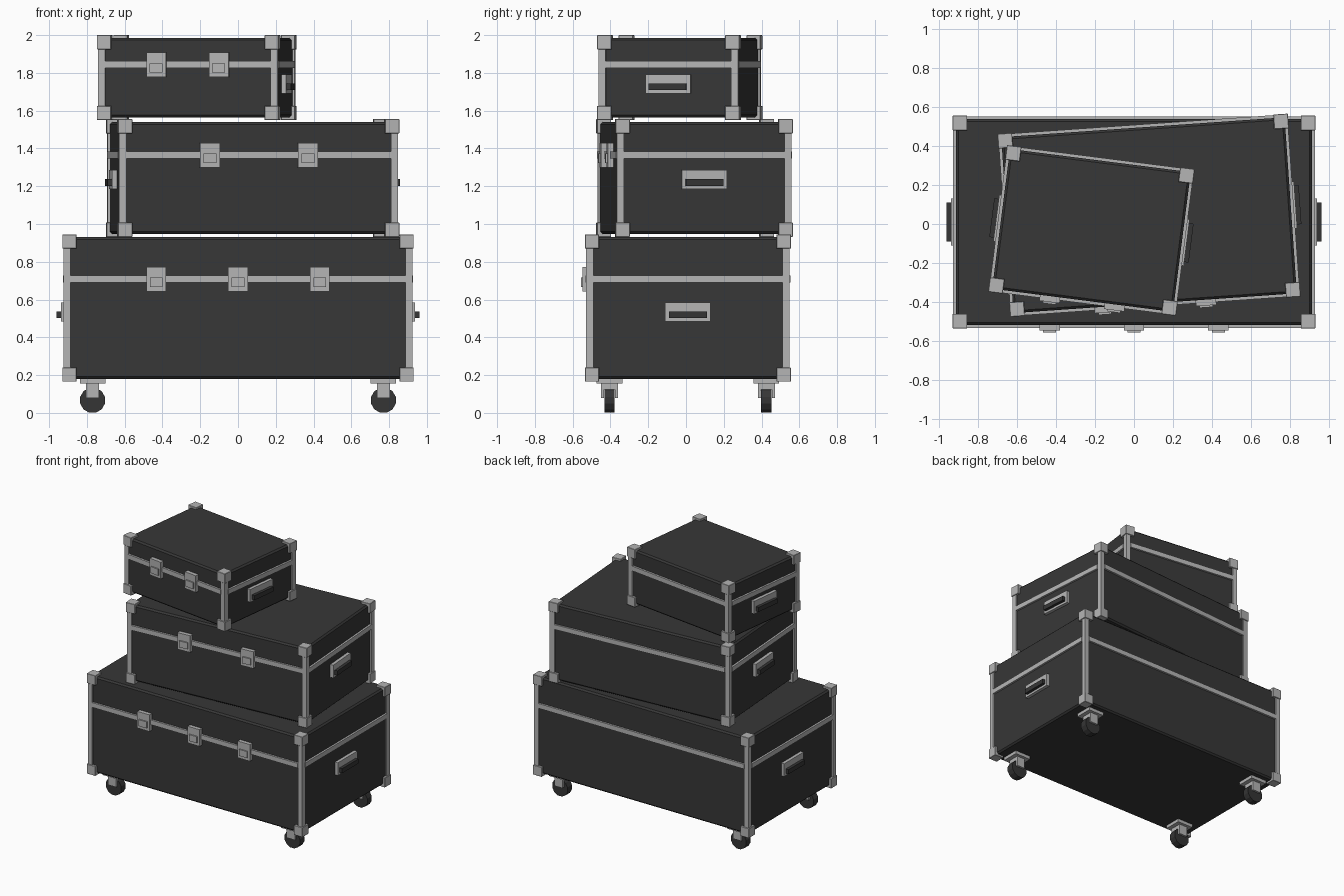
import bpy, bmesh
from math import radians
from mathutils import Matrix, Vector

cube = bpy.data.objects.get("Cube")
if cube:
    bpy.data.objects.remove(cube)


def material(name, value):
    mat = bpy.data.materials.new(name)
    mat.use_nodes = True
    color = (value, value, value, 1)
    mat.diffuse_color = color
    mat.node_tree.nodes["Principled BSDF"].inputs["Base Color"].default_value = color
    return mat


PANEL = material("black_panel", 0.038)
RUBBER = material("black_rubber", 0.036)
METAL = material("grey_metal", 0.46)


def finish(name, bm, mat, frame):
    mesh = bpy.data.meshes.new(name)
    bm.to_mesh(mesh)
    bm.free()
    mesh.materials.append(mat)
    obj = bpy.data.objects.new(name, mesh)
    obj.matrix_world = frame
    bpy.context.collection.objects.link(obj)
    return obj


def boxes(name, mat, frame, centers, size, bevel=0):
    """One object made of equal boxes at the given centres."""
    bm = bmesh.new()
    for c in centers:
        bmesh.ops.create_cube(bm, size=1,
                              matrix=Matrix.Translation(c) @ Matrix.Diagonal((*size, 1)))
    if bevel:
        bmesh.ops.bevel(bm, geom=bm.edges[:], offset=bevel, segments=1, affect='EDGES')
    return finish(name, bm, mat, frame)


SIGNS = [(sx, sy) for sx in (-1, 1) for sy in (-1, 1)]


def flight_case(name, center, turn, size, band_z, handle_z, latches):
    """A hard case; size is the panel body, heights are above its base."""
    frame = Matrix.Translation(center) @ Matrix.Rotation(radians(turn), 4, 'Z')
    hx, hy, h = size[0] / 2, size[1] / 2, size[2]
    boxes(name + "_body", PANEL, frame, [(0, 0, h / 2)], size, 0.012)

    # Corner blocks and upright edge strips
    cube = 0.075
    out = 0.018 - cube / 2
    boxes(name + "_corners", METAL, frame,
          [(sx * (hx + out), sy * (hy + out), z)
           for sx, sy in SIGNS for z in (cube / 2 - 0.015, h + 0.015 - cube / 2)],
          (cube,) * 3, 0.002)
    boxes(name + "_edge_strips", METAL, frame,
          [(sx * (hx - 0.007), sy * (hy - 0.007), h / 2) for sx, sy in SIGNS],
          (0.038, 0.038, h - 0.08))

    # Lid band around all four sides
    boxes(name + "_band_front_back", METAL, frame, [(0, 0, band_z)],
          (size[0] - 0.05, size[1] + 0.03, 0.037))
    boxes(name + "_band_sides", METAL, frame, [(0, 0, band_z)],
          (size[0] + 0.03, size[1] - 0.05, 0.037))

    # Front latches: plate and raised catch
    boxes(name + "_latch_plates", METAL, frame,
          [(x, -hy - 0.01, band_z - 0.002) for x in latches], (0.105, 0.04, 0.13))
    boxes(name + "_latch_catches", METAL, frame,
          [(x, -hy - 0.025, band_z - 0.018) for x in latches], (0.068, 0.03, 0.05))

    # Side handles: plate and dark grip
    boxes(name + "_handle_plates", METAL, frame,
          [(s * (hx + 0.008), 0, handle_z) for s in (-1, 1)], (0.034, 0.24, 0.1))
    boxes(name + "_handle_grips", RUBBER, frame,
          [(s * (hx + 0.03), 0, handle_z - 0.015) for s in (-1, 1)], (0.036, 0.2, 0.036))


flight_case("bottom_case", (0, 0.01, 0.18), 0, (1.824, 1.054, 0.75),
            0.53, 0.355, (-0.433, 0, 0.433))
flight_case("middle_case", (0.077, 0.045, 0.947), 4, (1.456, 0.904, 0.593),
            0.418, 0.288, (-0.26, 0.26))
flight_case("top_case", (-0.218, -0.033, 1.565), -7.3, (0.934, 0.722, 0.42),
            0.279, 0.177, (-0.167, 0.167))

# Casters under the bottom case
feet = [Vector((sx * 0.77, 0.01 + sy * 0.415, 0)) for sx, sy in SIGNS]
world = Matrix.Identity(4)
boxes("caster_plates", METAL, world, [f + Vector((0, 0, 0.168)) for f in feet],
      (0.135, 0.135, 0.026))
boxes("caster_fork_tops", METAL, world, [f + Vector((0, 0, 0.14)) for f in feet],
      (0.07, 0.09, 0.032))
boxes("caster_fork_sides", METAL, world,
      [f + Vector((0, s * 0.037, 0.11)) for f in feet for s in (-1, 1)],
      (0.07, 0.016, 0.064))
bm = bmesh.new()
for f in feet:
    bmesh.ops.create_cone(bm, cap_ends=True, segments=12, radius1=0.068, radius2=0.068,
                          depth=0.055,
                          matrix=Matrix.Translation(f + Vector((0, 0, 0.067)))
                          @ Matrix.Rotation(radians(90), 4, 'X')
                          @ Matrix.Rotation(radians(15), 4, 'Z'))
finish("caster_wheels", bm, RUBBER, world)
